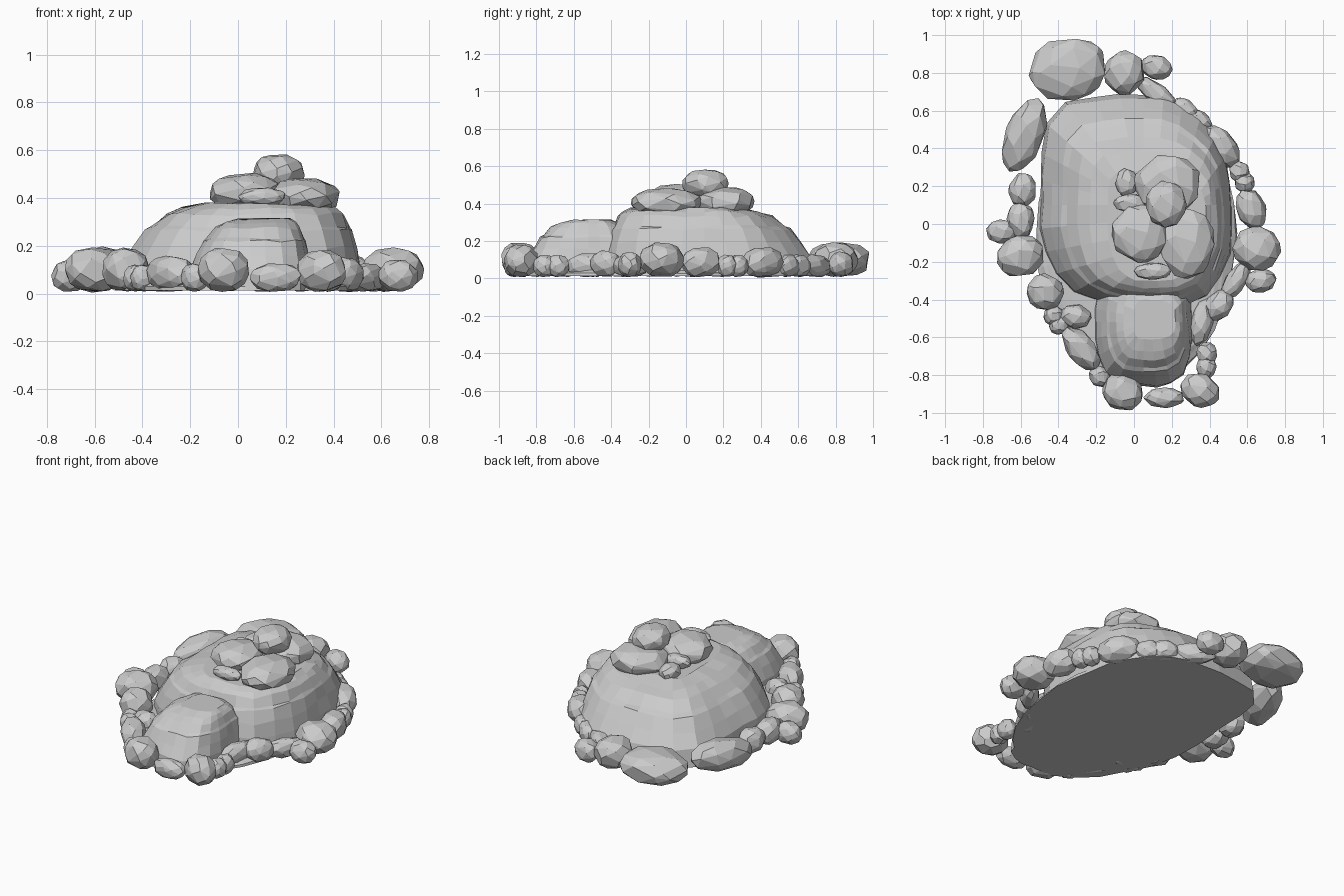
import bpy, bmesh, random
from math import sin, cos, pi, sqrt, atan2
from mathutils import Vector, Matrix

if "Cube" in bpy.data.objects:
    bpy.data.objects.remove(bpy.data.objects["Cube"])

random.seed(4)


def finish(bm, name):
    bmesh.ops.recalc_face_normals(bm, faces=bm.faces)
    mesh = bpy.data.meshes.new(name)
    bm.to_mesh(mesh)
    bm.free()
    ob = bpy.data.objects.new(name, mesh)
    bpy.context.collection.objects.link(ob)


def stone(name, centre, half, turn=0, count=40):
    """Faceted pebble: hull of jittered points on a slightly boxy ellipsoid."""
    bm = bmesh.new()
    pts = []
    for i in range(count):
        h = 1 - 2 * (i + 0.5) / count
        a = i * pi * (3 - sqrt(5)) + random.uniform(-.3, .3)
        r = sqrt(1 - h * h) ** .8
        pts.append(Vector((r * cos(a), r * sin(a), h)))
    spread = [max(abs(p[k]) for p in pts) for k in range(3)]
    rot = Matrix.Rotation(turn, 3, 'Z') @ Matrix.Rotation(random.uniform(-.1, .1), 3, 'Y')
    for p in pts:
        q = rot @ Vector([p[k] / spread[k] * half[k] for k in range(3)]) + Vector(centre)
        q.z = max(q.z, 0)
        bm.verts.new(q)
    bmesh.ops.convex_hull(bm, input=bm.verts)
    loose = [v for v in bm.verts if not v.link_faces]
    bmesh.ops.delete(bm, geom=loose, context='VERTS')
    bmesh.ops.dissolve_limit(bm, angle_limit=.15, verts=bm.verts, edges=bm.edges)
    finish(bm, name)


# Shared terrace profile: inward progress, height fraction
PROFILE = [(0, 0), (.04, .28), (.18, .5), (.32, .7), (.40, .74), (.56, .88), (.74, .95), (1, 1)]


def mound(name, cx, cy, base, top, height, powers, sides):
    """Loft from a base box to a top box (xmin, xmax, ymin, ymax)."""
    bm = bmesh.new()
    loops = []
    wobble = [random.uniform(.985, 1.015) for _ in range(sides)]
    for t, f in PROFILE:
        x0, x1, y0, y1 = [b + (e - b) * t for b, e in zip(base, top)]
        loop = []
        for i in range(sides):
            a = 2 * pi * i / sides
            c, s = cos(a), sin(a)
            n = powers[int(4 * i / sides)]
            r = (abs(c) ** n + abs(s) ** n) ** (-1 / n) * wobble[i] * random.uniform(.99, 1.01)
            ex = x1 - cx if c > 0 else cx - x0
            ey = y1 - cy if s > 0 else cy - y0
            dz = random.uniform(-.02, .02) * height if t else 0
            loop.append(bm.verts.new((cx + c * r * ex, cy + s * r * ey,
                                      .012 + f * (height - .012) + dz)))
        loops.append(loop)
    for a, b in zip(loops, loops[1:]):
        for i in range(sides):
            j = (i + 1) % sides
            bm.faces.new((a[i], a[j], b[j], b[i]))
    bm.faces.new(loops[0][::-1])
    bm.faces.new(loops[-1])
    finish(bm, name)


# Terraced rock, lower step in front, and the low flat foot joining them
mound("main_rock", .05, .1, (-.50, .52, -.44, .68), (-.14, .38, -.30, .28),
      .375, (2.3, 4.5, 2.6, 3.3), 28)
mound("front_step", .05, -.52, (-.21, .31, -.86, -.25), (0, .22, -.61, -.40),
      .31, (3.5, 3.5, 3, 3.2), 24)
mound("rock_foot", .02, -.05, (-.52, .54, -.87, .68), (-.4, .4, -.7, .6),
      .07, (2, 2, 2, 2), 28)


def ground_stone(p, length, depth, turn):
    h = min(.092, .8 * min(length, depth) + .015)
    stone("border_stone", (p.x, p.y, h + .008), (length, depth, h), turn)


# Border stones, clockwise from the back left: x, y, half length along border, half depth
border = [
    (-.35, .82, .21, .17), (-.05, .80, .11, .12), (.12, .69, .13, .055),
    (.46, .41, .13, .08), (.62, .08, .11, .08), (.65, -.13, .12, .13),
    (.54, -.30, .12, .055), (.45, -.43, .09, .07), (.36, -.52, .13, .06),
    (.35, -.88, .09, .11), (.16, -.92, .11, .055), (-.06, -.89, .11, .10),
    (-.28, -.66, .14, .075), (-.47, -.36, .10, .10), (-.60, -.17, .11, .13),
    (-.60, .02, .10, .075), (-.59, .18, .09, .075), (-.58, .47, .21, .105)]
for i, (x, y, length, depth) in enumerate(border):
    before, after = border[i - 1], border[(i + 1) % len(border)]
    turn = atan2(after[1] - before[1], after[0] - before[0])
    if i == 0:
        turn = .2
    p, q = Vector((x, y)), Vector(after[:2])
    ground_stone(p, length, depth, turn)
    # Small pebbles fill any gap to the next stone
    step = q - p
    gap = step.length - length - after[2]
    if gap > .05:
        n = round(gap / .075)
        out = Vector((-step.y, step.x)).normalized()
        for k in range(n):
            d = length + gap * (k + .5) / n
            ground_stone(p + step.normalized() * d + out * .03, gap / n * .9, .055,
                         atan2(step.y, step.x))

# Stray pebbles outside and inside the ring
for x, y in [(.12, .83), (.67, -.30), (-.70, -.04), (-.31, -.49)]:
    ground_stone(Vector((x, y)), .085, .065, random.uniform(-.5, .2))

# Pile on top: x, y, z, half width, half depth
for x, y, z, w, d in [(.03, -.05, .425, .15, .16), (.28, -.10, .405, .145, .19),
                      (.18, .21, .41, .18, .16), (.17, .105, .505, .11, .125),
                      (-.04, .22, .39, .06, .075), (-.02, .11, .41, .09, .05),
                      (.10, -.25, .405, .10, .045)]:
    stone("top_stone", (x, y, z), (w, d, min(.078, .62 * min(w, d) + .01)))
